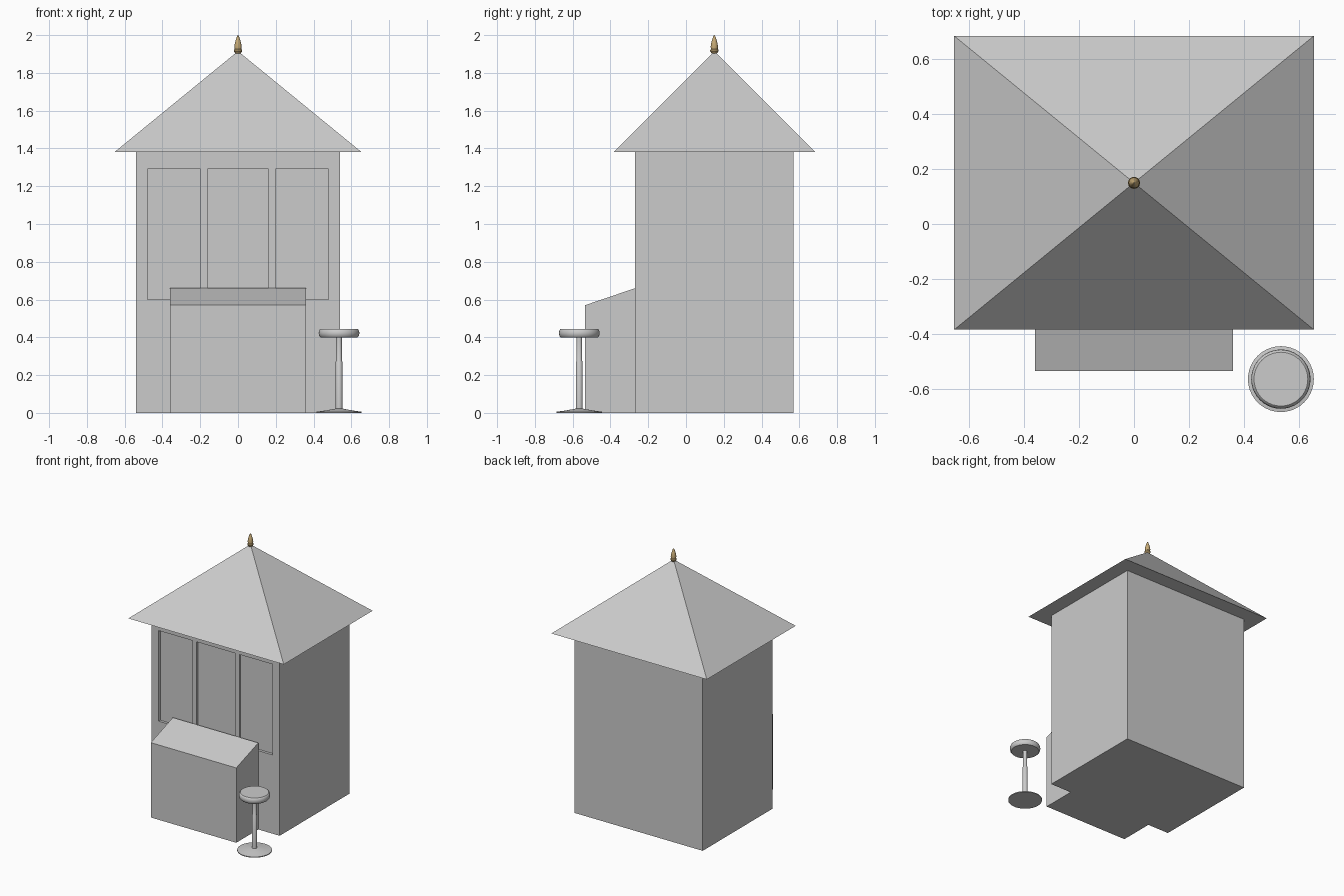
import bpy, bmesh, math

default = bpy.data.objects.get("Cube")
if default:
    bpy.data.objects.remove(default, do_unlink=True)


def material(name, rgb):
    m = bpy.data.materials.new(name)
    m.use_nodes = True
    m.diffuse_color = (*rgb, 1)
    m.node_tree.nodes["Principled BSDF"].inputs["Base Color"].default_value = (*rgb, 1)
    return m


GREY = material("light grey", (0.6, 0.6, 0.6))
GOLD = material("dull gold", (0.56, 0.40, 0.18))


def make(name, verts, faces, mat):
    me = bpy.data.meshes.new(name)
    me.from_pydata(verts, [], faces)
    bm = bmesh.new()
    bm.from_mesh(me)
    bmesh.ops.recalc_face_normals(bm, faces=bm.faces)
    bm.to_mesh(me)
    bm.free()
    me.materials.append(mat)
    ob = bpy.data.objects.new(name, me)
    bpy.context.collection.objects.link(ob)
    return ob


def prism(name, x0, x1, profile, mat=GREY):
    """Extrude a closed (y, z) profile along x."""
    n = len(profile)
    verts = [(x, y, z) for x in (x0, x1) for y, z in profile]
    sides = [(i, (i + 1) % n, n + (i + 1) % n, n + i) for i in range(n)]
    return make(name, verts, sides + [range(n), range(n, 2 * n)], mat)


def box(name, x0, x1, y0, y1, z0, z1):
    return prism(name, x0, x1, [(y0, z0), (y1, z0), (y1, z1), (y0, z1)])


def lathe(name, profile, x, y, mat, n=32):
    """Revolve an (r, z) profile about a vertical axis, capping both ends."""
    verts = [(x + r * math.cos(2 * math.pi * k / n), y + r * math.sin(2 * math.pi * k / n), z)
             for r, z in profile for k in range(n)]
    faces = [(j * n + k, j * n + (k + 1) % n, (j + 1) * n + (k + 1) % n, (j + 1) * n + k)
             for j in range(len(profile) - 1) for k in range(n)]
    faces += [range(n), range((len(profile) - 1) * n, len(profile) * n)]
    ob = make(name, verts, faces, mat)
    bpy.ops.object.select_all(action="DESELECT")
    bpy.context.view_layer.objects.active = ob
    ob.select_set(True)
    bpy.ops.object.shade_smooth_by_angle(angle=math.radians(35))
    return ob


# Booth walls with a shallow window recess cut into the front
FRONT, BACK, EAVE = -0.27, 0.57, 1.38
PANE = FRONT + 0.02
SILL, LINTEL = 0.60, 1.29
booth = box("booth_walls", -0.54, 0.54, FRONT, BACK, 0, EAVE)
cutter = box("window_cutter", -0.48, 0.48, FRONT - 0.1, PANE, SILL, LINTEL)
cutter.hide_render = True
cut = booth.modifiers.new("window_recess", "BOOLEAN")
cut.operation, cut.solver, cut.object = "DIFFERENCE", "EXACT", cutter
bpy.context.view_layer.objects.active = booth
bpy.ops.object.modifier_apply(modifier=cut.name)
bpy.data.objects.remove(cutter, do_unlink=True)

# Window bars
for side, s in (("right", -1), ("left", 1)):
    box("window_bar_" + side, s * 0.18 - 0.018, s * 0.18 + 0.018,
        FRONT + 0.004, PANE, SILL, LINTEL)

# Sloping counter
prism("counter", -0.36, 0.36, [(-0.535, 0), (FRONT, 0), (FRONT, 0.66), (-0.535, 0.57)])

# Pyramid roof with a flat underside
RX, RY, CY, APEX = 0.655, 0.535, 0.15, 1.915
corners = [(-RX, CY - RY, EAVE), (RX, CY - RY, EAVE), (RX, CY + RY, EAVE), (-RX, CY + RY, EAVE)]
make("roof", corners + [(0, CY, APEX)],
     [(3, 2, 1, 0)] + [(i, (i + 1) % 4, 4) for i in range(4)], GREY)

# Finial
lathe("finial", [(0.012, 1.90), (0.022, 1.914), (0.022, 1.921), (0.018, 1.926), (0.0195, 1.94),
                 (0.016, 1.96), (0.010, 1.98), (0.004, 1.996), (0.001, 2.0)], 0, CY, GOLD, 24)

# Stool
SX, SY = 0.535, -0.565
lathe("stool_base", [(0.12, 0), (0.12, 0.006), (0.07, 0.013), (0.022, 0.022)], SX, SY, GREY, 40)
lathe("stool_post", [(0.018, 0.015), (0.018, 0.27), (0.015, 0.275), (0.015, 0.405)], SX, SY, GREY, 20)
lathe("stool_seat", [(0.098, 0.40), (0.105, 0.407), (0.108, 0.422), (0.106, 0.434),
                     (0.102, 0.442), (0.098, 0.445)], SX, SY, GREY, 40)
